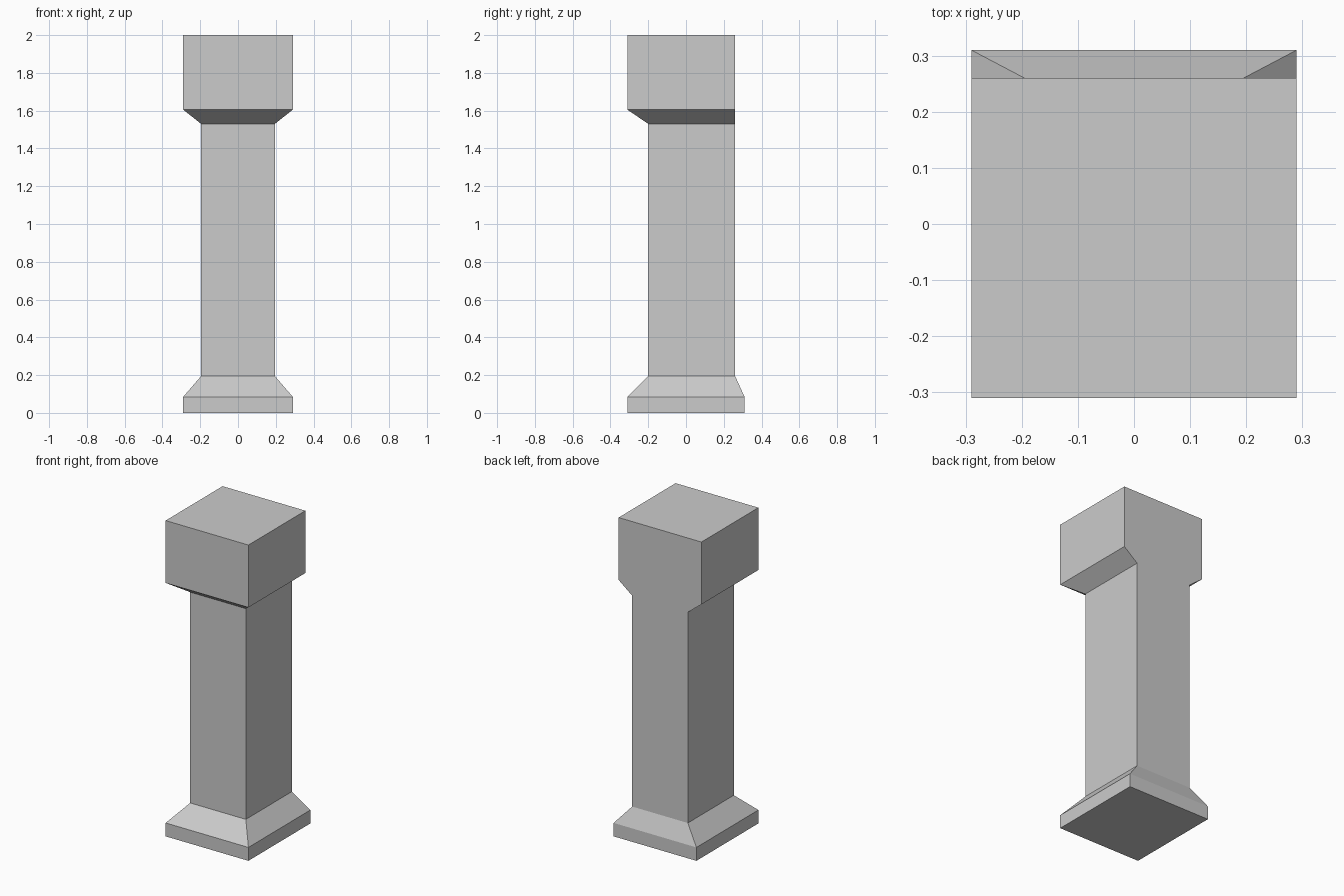
import bpy, bmesh, math

if "Cube" in bpy.data.objects:
    bpy.data.objects.remove(bpy.data.objects["Cube"])

# Pillar sections from bottom to top: (half width, front y, back y, z)
sections = [
    (0.29, -0.31, 0.31, 0.0),      # plinth bottom
    (0.29, -0.31, 0.31, 0.085),    # plinth top
    (0.195, -0.20, 0.26, 0.195),   # shaft bottom, after sloped foot
    (0.195, -0.20, 0.26, 1.53),    # shaft top
    (0.29, -0.31, 0.26, 1.605),    # flared cap, flush at the back
    (0.29, -0.31, 0.26, 2.0),      # cap top
]

bm = bmesh.new()
rings = [[bm.verts.new(p) for p in
          ((-w, y0, z), (w, y0, z), (w, y1, z), (-w, y1, z))]
         for w, y0, y1, z in sections]

# Sides between neighbouring sections
for low, high in zip(rings, rings[1:]):
    for i in range(4):
        j = (i + 1) % 4
        bm.faces.new((low[i], low[j], high[j], high[i]))

# Bottom and top faces
bm.faces.new(rings[0][::-1])
bm.faces.new(rings[-1])

# Merge the flush back of shaft and cap into one flat face
bmesh.ops.dissolve_limit(bm, angle_limit=math.radians(0.5),
                         verts=bm.verts[:], edges=bm.edges[:])
bmesh.ops.recalc_face_normals(bm, faces=bm.faces[:])

mesh = bpy.data.meshes.new("pillar")
bm.to_mesh(mesh)
bm.free()
bpy.context.collection.objects.link(bpy.data.objects.new("pillar", mesh))
